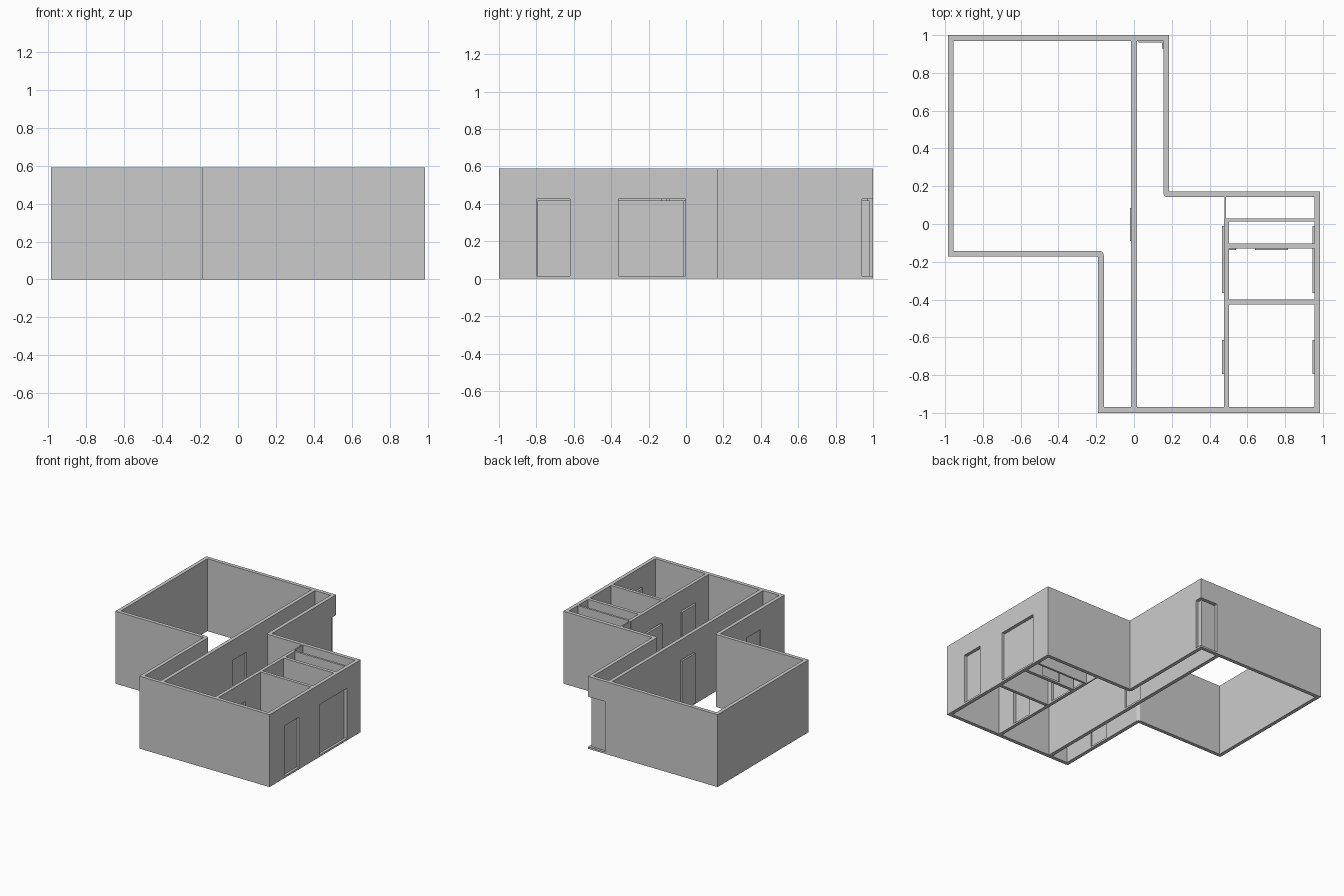
import bpy, bmesh

if "Cube" in bpy.data.objects:
    bpy.data.objects.remove(bpy.data.objects["Cube"])

H = 0.59                     # wall height
SILL, HEAD = 0.015, 0.425    # door opening bottom and top
T = 0.03                     # outer wall thickness

grey = bpy.data.materials.new("wall_grey")
grey.use_nodes = True
COLOUR = (0.6, 0.6, 0.6, 1)
grey.diffuse_color = COLOUR
grey.node_tree.nodes["Principled BSDF"].inputs["Base Color"].default_value = COLOUR


def finish(name, bm):
    bmesh.ops.recalc_face_normals(bm, faces=bm.faces)
    mesh = bpy.data.meshes.new(name)
    bm.to_mesh(mesh)
    bm.free()
    mesh.materials.append(grey)
    obj = bpy.data.objects.new(name, mesh)
    bpy.context.collection.objects.link(obj)
    return obj


def box(name, x0, x1, y0, y1, z0=0, z1=H):
    bm = bmesh.new()
    bmesh.ops.create_cube(bm, size=1)
    for v in bm.verts:
        v.co.x = x1 if v.co.x > 0 else x0
        v.co.y = y1 if v.co.y > 0 else y0
        v.co.z = z1 if v.co.z > 0 else z0
    return finish(name, bm)


def cut(wall, x0, x1, y0, y1):
    """Cut a door opening through a wall."""
    cutter = box(wall.name + "_cutter", x0, x1, y0, y1, SILL, HEAD)
    cutter.hide_render = True
    cutter.hide_set(True)
    cutter.display_type = 'WIRE'
    mod = wall.modifiers.new("door_opening", 'BOOLEAN')
    mod.operation = 'DIFFERENCE'
    mod.solver = 'EXACT'
    mod.object = cutter


def door(name, x0, x1, y0, y1):
    box(name, x0, x1, y0, y1, SILL - 0.005, HEAD - 0.006)


# Outer wall: outline ring, with the inner step corners rounded
outline = [(-0.985, 1), (0.185, 1), (0.185, 0.172), (0.985, 0.172),
           (0.985, -1), (-0.19, -1), (-0.19, -0.172), (-0.985, -0.172)]
inward = [(1, -1), (-1, -1), (-1, -1), (-1, -1),
          (-1, 1), (1, 1), (1, 1), (1, 1)]
bm = bmesh.new()
rings = []
for z in (0, H):
    rings.append([bm.verts.new((x, y, z)) for x, y in outline])
    rings.append([bm.verts.new((x + T * a, y + T * b, z))
                  for (x, y), (a, b) in zip(outline, inward)])
out_low, in_low, out_top, in_top = rings
for a, b in ((out_low, out_top), (out_top, in_top), (in_top, in_low), (in_low, out_low)):
    for i in range(8):
        j = (i + 1) % 8
        bm.faces.new((a[i], a[j], b[j], b[i]))
corners = [e for e in bm.edges for i in (2, 6) if set(e.verts) == {in_low[i], in_top[i]}]
bmesh.ops.bevel(bm, geom=corners, offset=0.025, segments=5, affect='EDGES', profile=0.5)
outer_wall = finish("outer_wall", bm)

# Inner walls
centre_wall = box("centre_wall", -0.015, 0.015, -0.97, 0.97)
corridor_wall = box("corridor_wall", 0.476, 0.503, -0.97, 0.03)
box("thin_closet_wall", 0.478, 0.488, 0.03, 0.142)
box("closet_wall", 0.503, 0.955, 0.013, 0.03)
middle_wall = box("middle_wall", 0.503, 0.955, -0.13, -0.103)
box("front_room_wall", 0.503, 0.955, -0.426, -0.4)

# Matching doors in the right outer wall and the corridor wall
for wall, label, inner, outer in ((outer_wall, "outside", 0.955, 0.985),
                                  (corridor_wall, "corridor", 0.476, 0.503)):
    cut(wall, inner - 0.01, outer + 0.01, -0.80, -0.62)
    cut(wall, inner - 0.01, outer + 0.01, -0.36, -0.002)
    door(label + "_narrow_door", inner - 0.01, inner + 0.01, -0.793, -0.613)
    door(label + "_wide_door", inner - 0.01, inner + 0.01, -0.366, -0.01)

# Door between the rooms
cut(middle_wall, 0.64, 0.808, -0.15, -0.08)
door("middle_door", 0.64, 0.815, -0.137, -0.115)
door("middle_wall_post", 0.5, 0.54, -0.137, -0.128)

# Door in the centre wall
cut(centre_wall, -0.04, 0.04, -0.085, 0.09)
door("centre_door", -0.022, 0.002, -0.09, 0.085)

# Door in the left side wall
cut(outer_wall, -0.21, -0.14, -0.69, -0.51)
door("left_door", -0.182, -0.168, -0.692, -0.508)

# Corner door at the back, wrapping around the wall end
cut(outer_wall, 0.03, 0.22, 0.94, 1.04)
door("back_door", 0.025, 0.165, 0.96, 0.98)
door("back_door_return", 0.148, 0.165, 0.93, 0.96)
